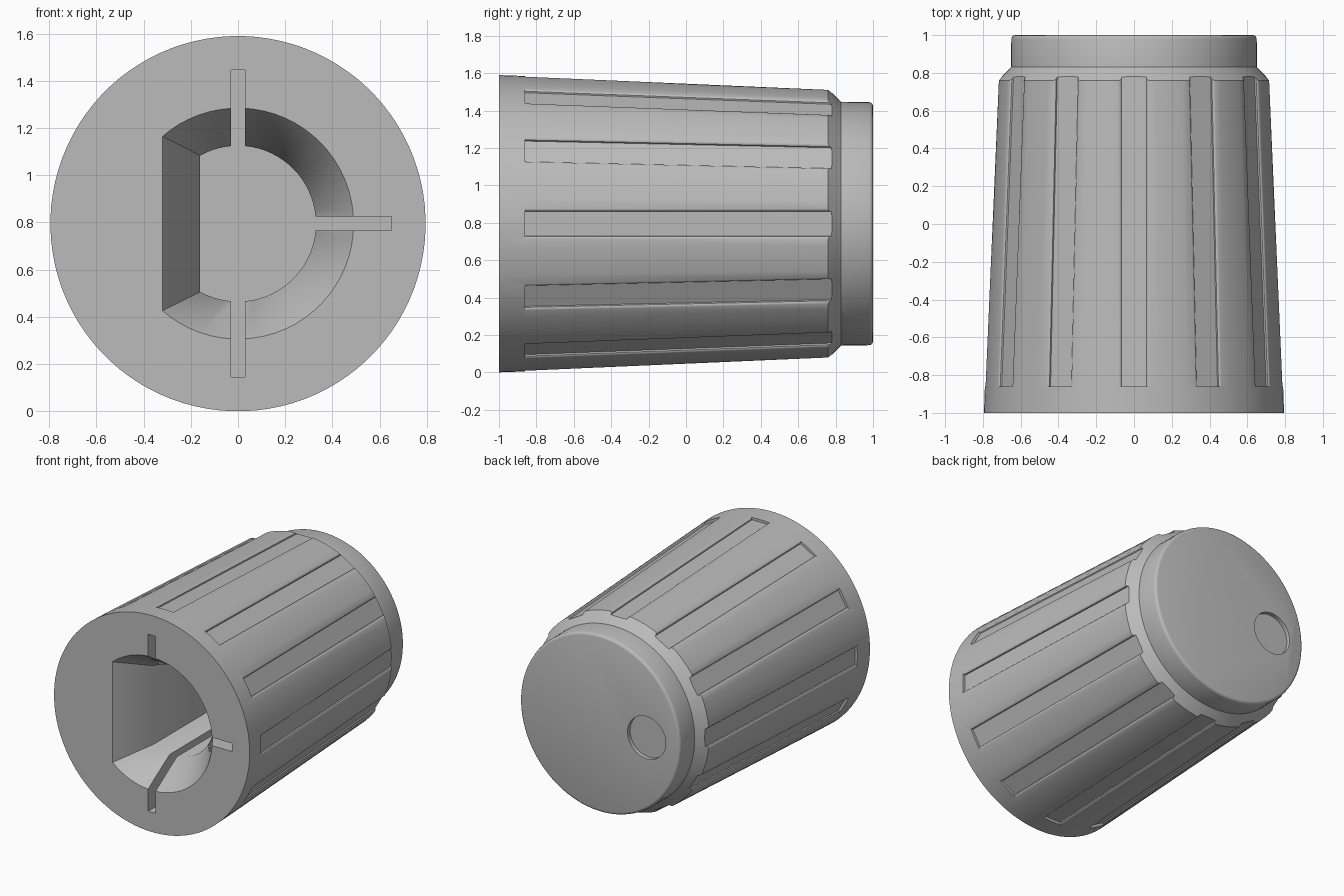
import bpy, bmesh, math
from mathutils import Matrix, Vector

CZ = 0.795          # height of the knob's axis, which runs along y
SEG = 96

if "Cube" in bpy.data.objects:
    bpy.data.objects.remove(bpy.data.objects["Cube"])

grey = bpy.data.materials.new("grey_plastic")
grey.use_nodes = True
colour = (0.5, 0.5, 0.5, 1)
grey.diffuse_color = colour
grey.node_tree.nodes["Principled BSDF"].inputs["Base Color"].default_value = colour


def loft(name, rings):
    """Solid made by skinning rings of equal point count, capped at both ends."""
    bm = bmesh.new()
    loops = [[bm.verts.new(p) for p in ring] for ring in rings]
    n = len(loops[0])
    for a, b in zip(loops, loops[1:]):
        for i in range(n):
            j = (i + 1) % n
            bm.faces.new((a[i], a[j], b[j], b[i]))
    bm.faces.new(loops[0])
    bm.faces.new(loops[-1])
    bmesh.ops.recalc_face_normals(bm, faces=bm.faces)
    mesh = bpy.data.meshes.new(name)
    bm.to_mesh(mesh)
    bm.free()
    mesh.materials.append(grey)
    obj = bpy.data.objects.new(name, mesh)
    bpy.context.collection.objects.link(obj)
    return obj


def circle(r, y, x=0.0, seg=SEG):
    steps = [math.tau * (i + 0.5) / seg for i in range(seg)]
    return [(x + r * math.cos(a), y, CZ + r * math.sin(a)) for a in steps]


def d_ring(r, flat, y):
    """D outline: an arc closed by a straight side at x = -flat."""
    end = math.pi - math.acos(flat / r)
    steps = [-end + 2 * end * i / 48 for i in range(49)]
    return [(r * math.cos(a), y, CZ + r * math.sin(a)) for a in steps]


def turn(obj, angle):
    """Turn a part around the knob's axis."""
    pivot = Vector((0, 0, CZ))
    obj.data.transform(Matrix.Translation(pivot) @ Matrix.Rotation(angle, 4, 'Y')
                       @ Matrix.Translation(-pivot))
    return obj


def carve(body, cutter):
    cutter.hide_render = True
    mod = body.modifiers.new("carve", 'BOOLEAN')
    mod.operation = 'DIFFERENCE'
    mod.solver = 'EXACT'
    mod.object = cutter
    bpy.context.view_layer.objects.active = body
    bpy.ops.object.modifier_apply(modifier=mod.name)
    bpy.data.objects.remove(cutter)


# Turned body: tapered skirt, chamfer and neck with a rounded rim
profile = [(0.795, -1), (0.79, -0.86), (0.72, 0.76), (0.652, 0.83), (0.65, 0.98),
           (0.647, 0.99), (0.64, 0.997), (0.63, 1)]
knob = loft("knob_body", [circle(r, y) for r, y in profile])

# Grip grooves with softened lips, parallel to the tapered skirt
half = [(0.065, 0), (0.067, 0.008), (0.073, 0.013), (0.083, 0.016), (0.083, 0.08)]
section = half + [(-x, h) for x, h in reversed(half)]
for k in range(12):
    rings = [[(x, y, CZ + floor + h) for x, h in section]
             for y, floor in ((-0.86, 0.771), (0.9, 0.694))]
    carve(knob, turn(loft("groove_cutter", rings), k * math.tau / 12))

# D-shaped shaft bore with a flared mouth
FLOOR = 0.5
carve(knob, loft("bore_cutter", [
    d_ring(0.522, 0.352, -1.05), d_ring(0.33, 0.16, -0.75), d_ring(0.33, 0.16, FLOOR)]))

# Three narrow relief slots around the bore
for k in range(3):
    rings = [[(-0.03, y, CZ + 0.2), (0.03, y, CZ + 0.2),
              (0.03, y, CZ + 0.65), (-0.03, y, CZ + 0.65)] for y in (-1.1, FLOOR)]
    carve(knob, turn(loft("slot_cutter", rings), k * math.pi / 2))

# Round finger dimple in the back face
carve(knob, loft("dimple_cutter", [circle(0.155, y, -0.38, 48) for y in (0.97, 1.1)]))

bpy.ops.object.select_all(action='DESELECT')
knob.select_set(True)
bpy.context.view_layer.objects.active = knob
bpy.ops.object.shade_smooth_by_angle(angle=math.radians(35))
